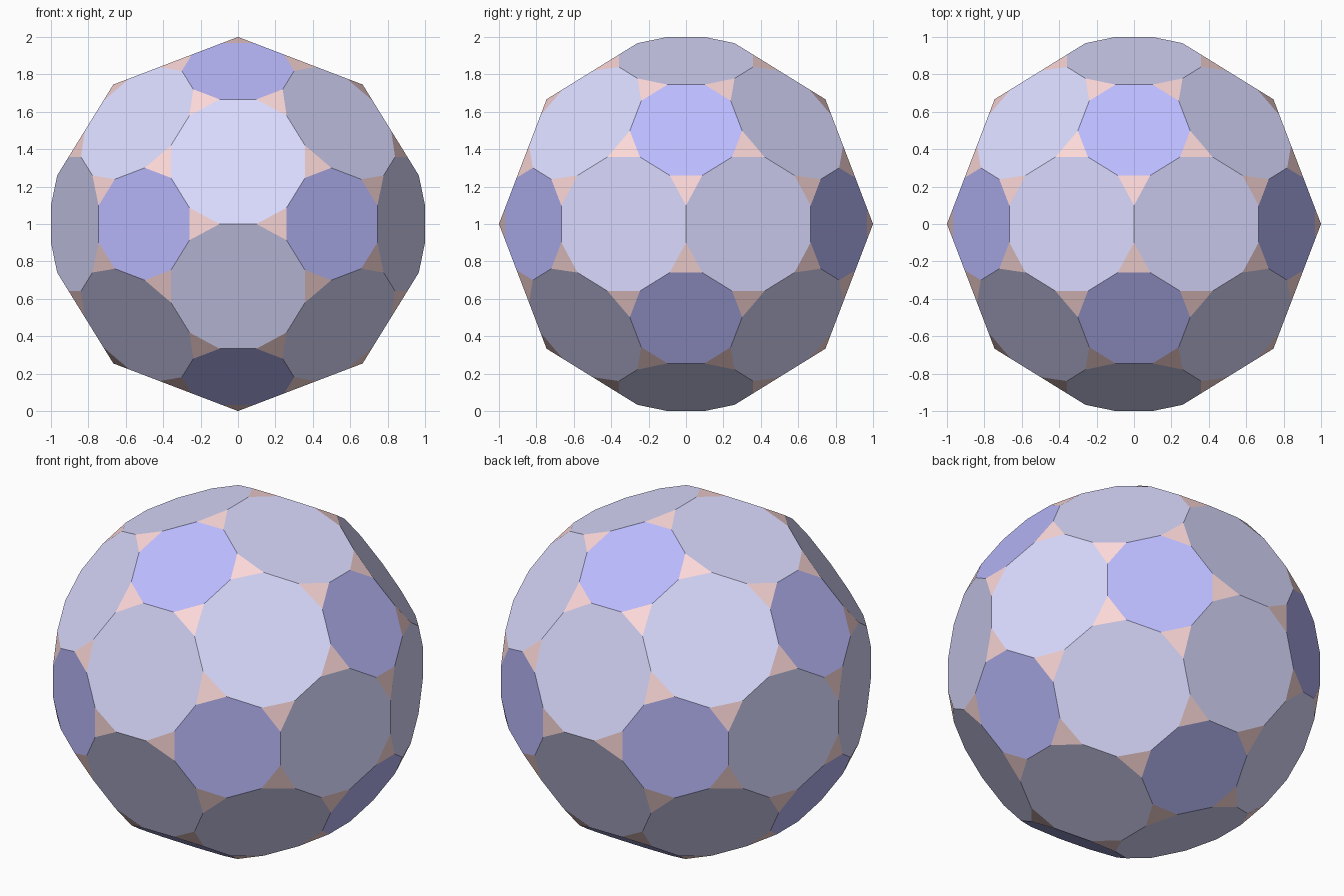
import bpy, bmesh
from math import sqrt
from mathutils import Vector

if "Cube" in bpy.data.objects:
    bpy.data.objects.remove(bpy.data.objects["Cube"])

PHI = (1 + sqrt(5)) / 2
CUT = 0.26  # share of each edge removed at either end by the second truncation


def material(name, rgb):
    m = bpy.data.materials.new(name)
    m.diffuse_color = (*rgb, 1)
    m.use_nodes = True
    m.node_tree.nodes["Principled BSDF"].inputs["Base Color"].default_value = m.diffuse_color
    return m


def neighbours(points, dist):
    return [(p, q) for p in points for q in points
            if abs((p - q).length - dist) < 1e-3]


# Icosahedron corners, two-fold axes along x, y and z
ico = []
for a in (-1, 1):
    for b in (-PHI, PHI):
        ico += [Vector((0, a, b)), Vector((a, b, 0)), Vector((b, 0, a))]

# Truncate twice: corners move along their edges each time
first = [p.lerp(q, 1 / 3) for p, q in neighbours(ico, 2)]
second = [p.lerp(q, CUT) for p, q in neighbours(first, 2 / 3)]

# Skin the corners and merge coplanar triangles into flat faces
bm = bmesh.new()
for p in second:
    bm.verts.new(p / PHI + Vector((0, 0, 1)))
bmesh.ops.convex_hull(bm, input=bm.verts[:])
bmesh.ops.dissolve_limit(bm, angle_limit=0.02, verts=bm.verts[:], edges=bm.edges[:])
bmesh.ops.recalc_face_normals(bm, faces=bm.faces[:])

# Colour by number of sides: triangles, decagons, dodecagons
for f in bm.faces:
    f.smooth = False
    f.material_index = {3: 0, 10: 1}.get(len(f.verts), 2)

mesh = bpy.data.meshes.new("faceted_ball")
bm.to_mesh(mesh)
bm.free()
mesh.materials.append(material("pink", (1.0, 0.7, 0.7)))
mesh.materials.append(material("blue", (0.5, 0.5, 1.0)))
mesh.materials.append(material("lavender", (0.7, 0.7, 1.0)))
ball = bpy.data.objects.new("faceted_ball", mesh)
bpy.context.collection.objects.link(ball)
